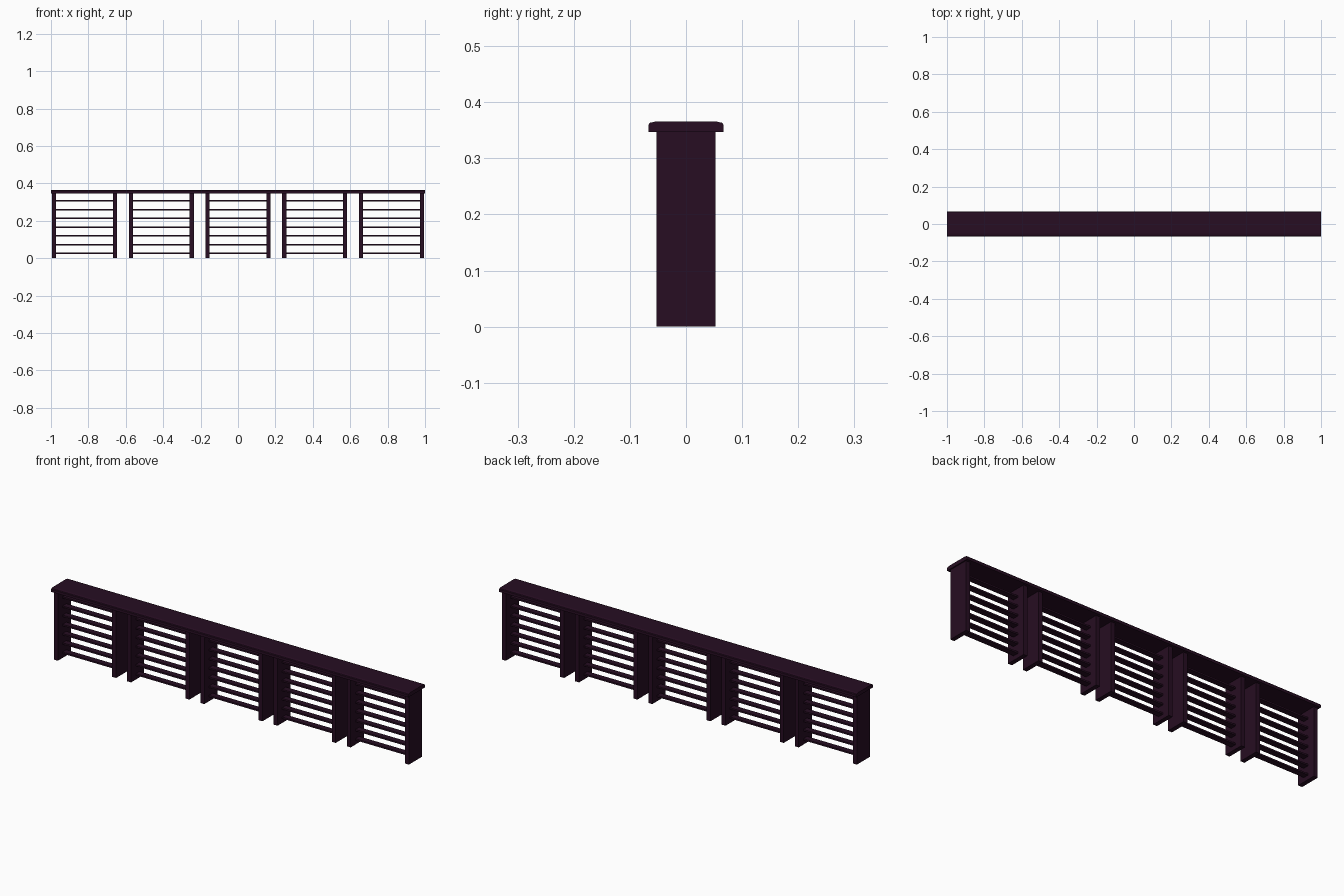
import bpy, bmesh

if "Cube" in bpy.data.objects:
    bpy.data.objects.remove(bpy.data.objects["Cube"])

# single dark plum colour
mat = bpy.data.materials.new("dark_plum")
mat.diffuse_color = (0.020, 0.004, 0.016, 1)
mat.use_nodes = True
mat.node_tree.nodes["Principled BSDF"].inputs["Base Color"].default_value = mat.diffuse_color


def add_object(name, bm):
    bmesh.ops.recalc_face_normals(bm, faces=bm.faces)
    me = bpy.data.meshes.new(name)
    bm.to_mesh(me)
    bm.free()
    me.materials.append(mat)
    ob = bpy.data.objects.new(name, me)
    bpy.context.collection.objects.link(ob)
    return ob


def extrude_x(name, profile, x0, x1):
    """Extrude a closed (y, z) profile from x0 to x1."""
    bm = bmesh.new()
    face = bm.faces.new([bm.verts.new((x0, y, z)) for y, z in profile])
    res = bmesh.ops.extrude_face_region(bm, geom=[face])
    verts = [v for v in res["geom"] if isinstance(v, bmesh.types.BMVert)]
    bmesh.ops.translate(bm, verts=verts, vec=(x1 - x0, 0, 0))
    return add_object(name, bm)


def box(name, x0, x1, hy, z0, z1):
    return extrude_x(name, [(-hy, z0), (hy, z0), (hy, z1), (-hy, z1)], x0, x1)


# top board with softly rounded upper edges
half = [(0.067, 0.347), (0.067, 0.360), (0.064, 0.3635), (0.052, 0.366)]
extrude_x("top_board", half + [(-y, z) for y, z in reversed(half)], -1, 1)

# five bays, each with two upright panels and seven slats
HALF_W, PANEL_T, PANEL_HY = 0.174, 0.022, 0.0525
SLAT_HY, SLAT_T = 0.015, 0.008
for i in range(5):
    cx = (i - 2) * 0.41
    inner = HALF_W - PANEL_T
    box(f"left_panel_{i+1}", cx - HALF_W, cx - inner, PANEL_HY, 0, 0.347)
    box(f"right_panel_{i+1}", cx + inner, cx + HALF_W, PANEL_HY, 0, 0.347)
    for k in range(7):
        z = 0.026 + k * 0.0467
        box(f"slat_{i+1}_{k+1}", cx - inner, cx + inner, SLAT_HY,
            z - SLAT_T / 2, z + SLAT_T / 2)
